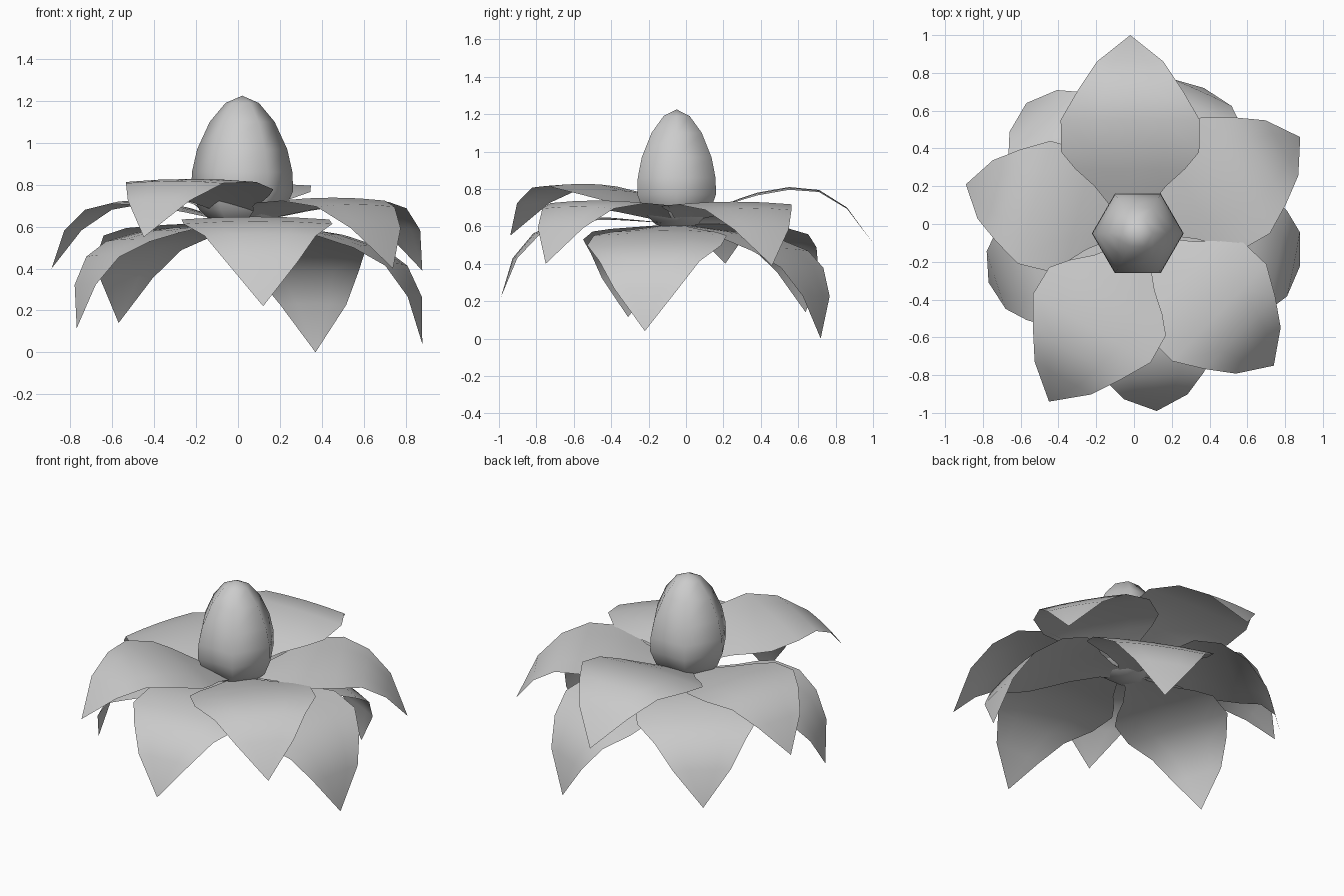
import bpy, bmesh, math
from mathutils import Vector, Matrix

if "Cube" in bpy.data.objects:
    bpy.data.objects.remove(bpy.data.objects["Cube"])

CENTRE = Vector((0.02, -0.05, 0))


def add_object(name, bm):
    bmesh.ops.remove_doubles(bm, verts=bm.verts, dist=0.0005)
    bmesh.ops.recalc_face_normals(bm, faces=bm.faces)
    # open petals face upward
    if sum(f.normal.z * f.calc_area() for f in bm.faces) < -0.01:
        bmesh.ops.reverse_faces(bm, faces=bm.faces)
    for f in bm.faces:
        f.smooth = True
    me = bpy.data.meshes.new(name)
    bm.to_mesh(me)
    bm.free()
    ob = bpy.data.objects.new(name, me)
    bpy.context.collection.objects.link(ob)
    return ob


def skin(bm, rows, closed=False):
    rows = [[bm.verts.new(p) for p in row] for row in rows]
    n = len(rows[0])
    for a, b in zip(rows, rows[1:]):
        for i in range(n if closed else n - 1):
            j = (i + 1) % n
            bm.faces.new((a[i], a[j], b[j], b[i]))


# Petal stations: distance along, height of the midrib, half width
PETAL = [(0, 0, .04), (.12, .055, .085), (.25, .11, .19), (.34, .147, .29),
         (.43, .177, .365), (.6, .208, .368), (.76, .193, .275), (.91, .1, .175), (1.05, -.09, 0)]
CHORD = math.hypot(1.05, .09)
CHORD_PITCH = math.atan2(-.09, 1.05)


def petal(name, tip, base_z, shift=(0, 0)):
    """Arched petal turned and tilted so that its point lands on tip."""
    base = CENTRE + Vector((*shift, base_z))
    d = Vector(tip) - base
    heading = math.atan2(d.y, d.x)
    pitch = math.atan2(d.z, math.hypot(d.x, d.y)) - CHORD_PITCH
    mat = (Matrix.Translation(base) @ Matrix.Rotation(heading, 4, 'Z')
           @ Matrix.Rotation(-pitch, 4, 'Y') @ Matrix.Scale(d.length / CHORD, 4))
    bm = bmesh.new()
    skin(bm, [[mat @ Vector((u, w * t, z - 0.04 * w * t * t)) for t in (-1, -.5, 0, .5, 1)]
              for u, z, w in PETAL])
    add_object(name, bm)


# Upper ring of petals
UPPER = [((-.02, 1.0, .51), (-.04, 0)), ((.88, .46, .39), (0, 0)), ((-.89, .21, .40), (0, .02)),
         ((-.45, -.94, .55), (.05, 0)), ((.74, -.75, .40), (0, 0))]
for i, (tip, shift) in enumerate(UPPER):
    petal(f"upper_petal_{i + 1}", tip, 0.605, shift)

# Lower, drooping ring of petals
LOWER = [((.12, -.99, .22), (.03, 0)), ((.88, -.22, .04), (0, 0)), ((.37, .72, 0), (0, 0)),
         ((-.57, .64, .14), (0, .02)), ((-.77, -.31, .115), (0, 0))]
for i, (tip, shift) in enumerate(LOWER):
    petal(f"lower_petal_{i + 1}", tip, 0.61, shift)

# Six-sided central bud
BUD = [(0, .58), (.13, .61), (.205, .68), (.243, .77), (.24, .86),
       (.215, .97), (.155, 1.10), (.08, 1.19), (0, 1.225)]
bm = bmesh.new()
skin(bm, [[(CENTRE.x + r * math.cos(k * math.pi / 3), CENTRE.y + r * math.sin(k * math.pi / 3), z)
           for k in range(6)] for r, z in BUD], closed=True)
add_object("bud", bm)
